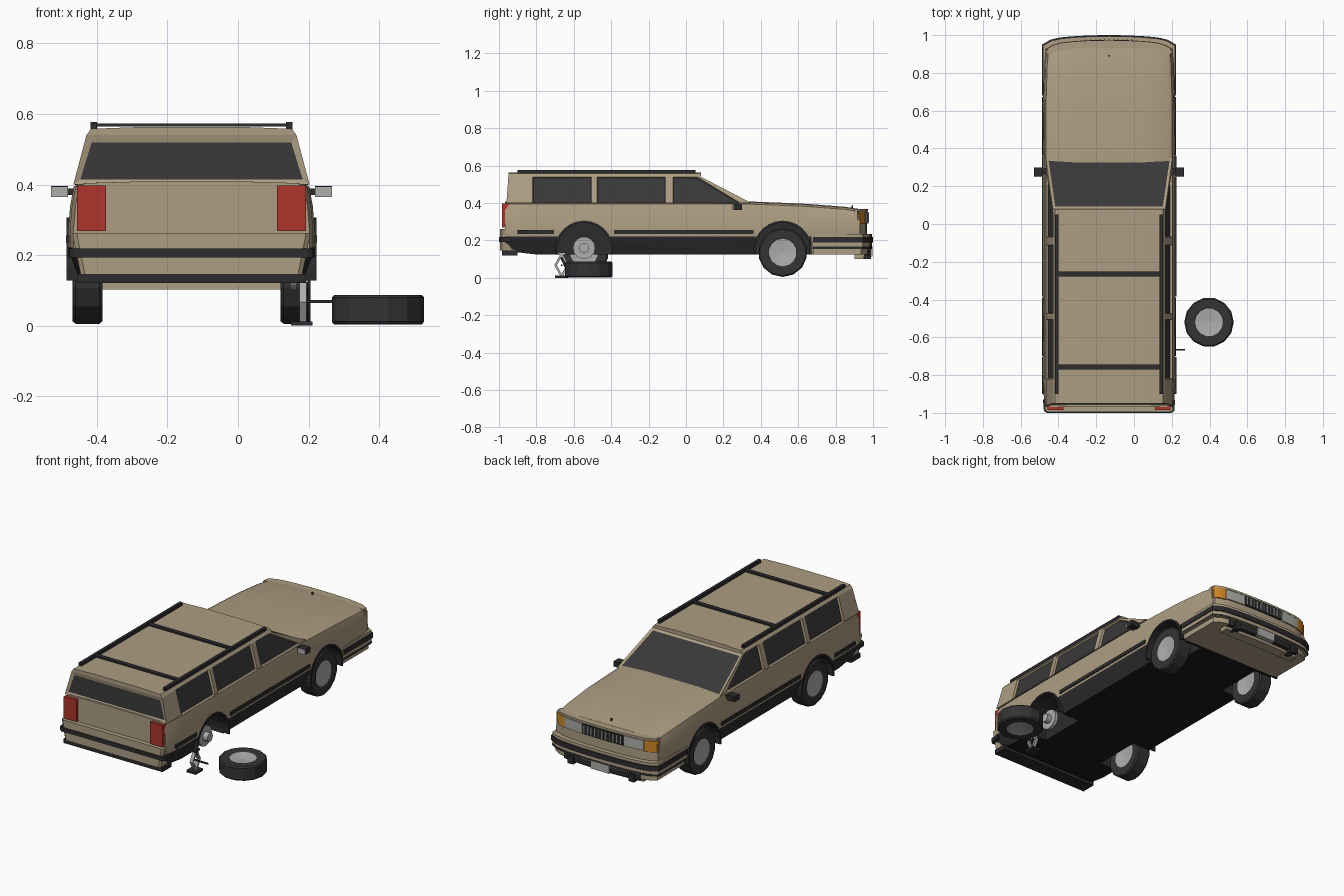
import bpy, bmesh, math
from mathutils import Matrix, Vector

if "Cube" in bpy.data.objects:
    bpy.data.objects.remove(bpy.data.objects["Cube"])

CX = -0.132  # centre line of the car


def mat(name, r, g, b):
    m = bpy.data.materials.new(name)
    m.diffuse_color = (r, g, b, 1)
    m.use_nodes = True
    m.node_tree.nodes["Principled BSDF"].inputs["Base Color"].default_value = m.diffuse_color
    return m


TAN = mat("tan_paint", 0.42, 0.34, 0.225)
TRIM = mat("black_trim", 0.025, 0.025, 0.027)
UNDER = mat("underbody_black", 0.011, 0.011, 0.011)
GLASS = mat("dark_glass", 0.04, 0.04, 0.04)
TYRE = mat("tyre_rubber", 0.034, 0.034, 0.034)
METAL = mat("light_metal", 0.42, 0.42, 0.41)
RED = mat("red_lamp", 0.42, 0.035, 0.025)
AMBER = mat("amber_lamp", 0.62, 0.24, 0.02)


def finish(bm, name, mats, cx=CX, smooth=False):
    bmesh.ops.recalc_face_normals(bm, faces=bm.faces[:])
    me = bpy.data.meshes.new(name)
    bm.to_mesh(me)
    bm.free()
    ob = bpy.data.objects.new(name, me)
    ob.location.x = cx
    bpy.context.collection.objects.link(ob)
    for m in mats:
        me.materials.append(m)
    if smooth:
        bpy.context.view_layer.objects.active = ob
        ob.select_set(True)
        bpy.ops.object.shade_smooth_by_angle(angle=math.radians(28))
        ob.select_set(False)
    return ob


def box(name, x0, x1, y0, y1, z0, z1, m, cx=CX, rot=0):
    bm = bmesh.new()
    c = Vector(((x0 + x1) / 2, (y0 + y1) / 2, (z0 + z1) / 2))
    bmesh.ops.create_cube(bm, size=1, matrix=Matrix.Translation(c) @ Matrix.Rotation(rot, 4, 'X')
                          @ Matrix.Diagonal((x1 - x0, y1 - y0, z1 - z0, 1)))
    return finish(bm, name, [m], cx)


def prism(name, outline, z0, z1, m, taper=1.0):
    bm = bmesh.new()
    lo = [bm.verts.new((x * taper, y, z0)) for x, y in outline]
    hi = [bm.verts.new((x, y, z1)) for x, y in outline]
    bm.faces.new(lo)
    bm.faces.new(hi)
    for i in range(len(lo)):
        j = (i + 1) % len(lo)
        bm.faces.new((lo[i], lo[j], hi[j], hi[i]))
    return finish(bm, name, [m], smooth=True)


def front_curve(a, b, y0, w, n=16):
    pts = []
    for i in range(n + 1):
        x = a + (b - a) * i / n
        u = abs(x) / w
        pts.append((x, y0 - 0.022 * u ** 2 - 0.028 * u ** 10))
    return pts


def nose(name, a, b, y0, w, back, z0, z1, m):
    return prism(name, [(a, back)] + front_curve(a, b, y0, w) + [(b, back)], z0, z1, m)


# main body: lofted cross-sections (y, half width, top z, bottom z)
stations = [(-0.968, .335, .408, .15), (-0.93, .345, .408, .14), (-0.8, .35, .408, .125),
            (0.35, .35, .408, .125), (0.6, .35, .398, .125), (0.67, .349, .394, .125),
            (0.85, .343, .38, .13), (0.93, .335, .368, .135)]
bm = bmesh.new()
rings = []
for y, w, t, zb in stations:
    half = [(w - .035, zb), (w - .006, .2), (w, .222), (w, .27), (w - .006, .34),
            (w - .016, t - .014), (w - .035, t - .004), (w * .5, t)]
    sec = half + [(-x, z) for x, z in reversed(half)]
    rings.append([bm.verts.new((x, y, z)) for x, z in sec])
for a, b in zip(rings, rings[1:]):
    for i in range(len(a)):
        j = (i + 1) % len(a)
        f = bm.faces.new((a[i], a[j], b[j], b[i]))
        c = f.calc_center_median()
        if i == len(a) - 1:
            f.material_index = 2
        elif c.z < .215 and c.y < .66:
            f.material_index = 1
bm.faces.new(rings[0])
bm.faces.new(rings[-1])
body = finish(bm, "body", [TAN, TRIM, UNDER], smooth=True)

# wheel wells cut into the body, with arch trims
AXLES = {"front": 0.517, "rear": -0.545}
for end, ay in AXLES.items():
    for s, side in ((1, "right"), (-1, "left")):
        bm = bmesh.new()
        bmesh.ops.create_cone(bm, cap_ends=True, segments=24, radius1=.147, radius2=.147, depth=.25,
                              matrix=Matrix.Translation((s * .325, ay, .15)) @ Matrix.Rotation(math.pi / 2, 4, 'Y'))
        cut = finish(bm, f"{end}_{side}_well_cutter", [TRIM])
        cut.hide_render = True
        cut.hide_viewport = False
        cut.display_type = 'WIRE'
        mod = body.modifiers.new("well", 'BOOLEAN')
        mod.object, mod.operation, mod.solver = cut, 'DIFFERENCE', 'EXACT'
        mod.material_mode = 'TRANSFER'
        bm = bmesh.new()
        prev = None
        for k in range(15):
            a = math.radians(-8 + 196 * k / 14)
            q = [bm.verts.new((s * x, ay + r * math.cos(a), .15 + r * math.sin(a)))
                 for r, x in ((.145, .325), (.145, .354), (.156, .354), (.156, .325))]
            if prev:
                for i in range(4):
                    bm.faces.new((prev[i], prev[(i + 1) % 4], q[(i + 1) % 4], q[i]))
            else:
                bm.faces.new(q)
            prev = q
        bm.faces.new(prev)
        finish(bm, f"{end}_{side}_arch_trim", [TRIM])

# cabin: columns of side panels, windows inset into every side
bot = [-.96, -.82, -.505, -.475, -.11, -.07, .29, .35]
top = [-.95, -.82, -.505, -.475, -.11, -.07, .06, .08]
bm = bmesh.new()
grid = {}
for s in (1, -1):
    for i in range(8):
        for r, (x, z) in enumerate(((.335, .40), (.298, .54), (.285, .558), (.15, .563))):
            y = bot[i] if r == 0 else top[i]
            grid[s, i, r] = bm.verts.new((s * x, y, z))
side_glass = []
for i in range(7):
    for s in (1, -1):
        for r in range(3):
            f = bm.faces.new([grid[s, a, b] for a, b in ((i, r), (i + 1, r), (i + 1, r + 1), (i, r + 1))])
            if r == 0 and i in (1, 3, 5):
                side_glass.append(f)
    for r in (0, 3):
        bm.faces.new((grid[1, i, r], grid[1, i + 1, r], grid[-1, i + 1, r], grid[-1, i, r]))
ends = []
for i in (0, 7):
    ends.append(bm.faces.new([grid[s, i, r] for s, r in ((1, 0), (1, 1), (-1, 1), (-1, 0))]))
    bm.faces.new([grid[s, i, r] for s, r in ((1, 1), (1, 2), (1, 3), (-1, 3), (-1, 2), (-1, 1))])
bmesh.ops.recalc_face_normals(bm, faces=bm.faces[:])
bmesh.ops.inset_individual(bm, faces=side_glass, thickness=.005, depth=-.012)
bmesh.ops.inset_individual(bm, faces=ends[:1], thickness=.025, depth=-.006)
bmesh.ops.inset_individual(bm, faces=ends[1:], thickness=.02, depth=-.004)
for f in side_glass + ends:
    f.material_index = 1
finish(bm, "cabin", [TAN, GLASS])

# roof rack
for s in (1, -1):
    box("roof_rail", s * .277 - .009, s * .277 + .009, -.9, .05, .558, .577, TRIM)
for y in (-.265, -.757):
    box("roof_crossbar", -.272, .272, y - .013, y + .013, .564, .573, TRIM)

# nose with curved face, lamps and grille
nose("nose_panel", -.333, .333, .968, .333, .90, .21, .362, TAN)
nose("hood_lip", -.325, .325, .973, .333, .90, .355, .367, TAN)
nose("grille", -.132, .132, .975, .333, .94, .292, .352, TRIM)
for k in range(11):
    x = -.12 + .024 * k
    y = .975 - .022 * (x / .333) ** 2
    box("grille_bar", x - .003, x + .003, y - .004, y + .004, .299, .346, METAL)
for s in (1, -1):
    a, b = sorted((s * .136, s * .26))
    nose("headlamp", a, b, .975, .333, .94, .292, .352, METAL)
    a, b = sorted((s * .262, s * .338))
    nose("turn_lamp", a, b, .974, .335, .925, .288, .354, AMBER)
box("hood_ornament", -.004, .004, .886, .894, .372, .388, TRIM)

# front bumper in layers
nose("front_bumper", -.35, .35, 1.0 - .006, .35, .675, .155, .235, TAN)
nose("front_bumper_strip", -.354, .354, 1.0, .354, .68, .188, .218, TRIM)
nose("front_bumper_groove", -.351, .351, .996, .351, .68, .158, .168, TRIM)
nose("front_valance", -.335, .335, .985, .335, .68, .125, .156, TAN)
nose("front_lip", -.255, .255, .965, .34, .9, .102, .126, TAN)
nose("front_air_intake", -.25, .25, .989, .34, .93, .118, .152, TRIM)
box("front_plate", -.06, .06, .97, .998, .115, .162, METAL)
for s in (1, -1):
    box("fog_lamp", s * .2 - .018, s * .2 + .018, .93, .99, .102, .15, TRIM)

# rear bumper, lamps and tailgate details
prism("rear_bumper", [(-.338, -.9), (-.338, -.985), (-.325, -.995), (.325, -.995), (.338, -.985), (.338, -.9)],
      .145, .262, TAN, .93)
prism("rear_bumper_strip", [(-.35, -.93), (-.345, -.99), (-.33, -1), (.33, -1), (.345, -.99), (.35, -.93)],
      .193, .218, TRIM)
box("rear_valance", -.325, .325, -.985, -.9, .12, .147, TRIM)
for s in (1, -1):
    a, b = sorted((s * .242, s * .325))
    box("tail_lamp", a, b, -.985, -.945, .268, .397, RED)

# side rub strips and mirrors
for s in (1, -1):
    for y0, y1 in ((-.9, -.705), (-.385, .36)):
        a, b = sorted((s * .34, s * .356))
        box("side_rub_strip", a, b, y0, y1, .235, .256, TRIM)
    a, b = sorted((s * .32, s * .36))
    box("mirror_arm", a, b, .265, .295, .37, .388, TRIM)
    a, b = sorted((s * .35, s * .398))
    box("mirror_shell", a, b, .255, .30, .364, .396, TRIM)
    box("mirror_glass", a, b, .249, .255, .364, .394, METAL)


# wheels: lathed around their axle
def wheel(name, matrix, cx=CX):
    bm = bmesh.new()
    prof = [(.0, .03), (.074, .038), (.08, .042), (.124, .042), (.131, .034),
            (.131, -.034), (.124, -.042), (.075, -.042), (0, -.035)]
    n = 14
    loops = [[bm.verts.new((r * math.cos(2 * math.pi * k / n), r * math.sin(2 * math.pi * k / n), h))
              for k in range(n)] if r else [bm.verts.new((0, 0, h))] for r, h in prof]
    for i, (a, b) in enumerate(zip(loops, loops[1:])):
        for k in range(n):
            q = []
            for v in (a[k % len(a)], a[(k + 1) % len(a)], b[(k + 1) % len(b)], b[k % len(b)]):
                if v not in q:
                    q.append(v)
            bm.faces.new(q).material_index = 1 if i == 0 or i == 7 else 0
    bm.transform(matrix)
    finish(bm, name, [TYRE, METAL], cx)


for end, ay in AXLES.items():
    for s, side in ((1, "right"), (-1, "left")):
        if (end, s) != ("rear", 1):
            wheel(f"{end}_{side}_wheel",
                  Matrix.Translation((s * .295, ay, .136)) @ Matrix.Rotation(s * math.pi / 2, 4, 'Y'))
wheel("loose_wheel", Matrix.Translation((.397, -.52, .045)), 0)

# bare hub where the wheel is off
bm = bmesh.new()
for r, d, x in ((.06, .02, .29), (.026, .05, .305)):
    bmesh.ops.create_cone(bm, cap_ends=True, segments=14, radius1=r, radius2=r, depth=d,
                          matrix=Matrix.Translation((x, -.545, .16)) @ Matrix.Rotation(math.pi / 2, 4, 'Y'))
finish(bm, "bare_hub", [METAL])

# scissor jack with handle
box("jack_base", .15, .212, -.70, -.63, 0.0, .012, TRIM, 0)
for y, z, r in ((-.682, .04, .5), (-.648, .04, -.5), (-.682, .095, -.5), (-.648, .095, .5)):
    box("jack_arm", .174, .194, y - .006, y + .006, z - .035, z + .035, METAL, 0, r)
box("jack_head", .168, .2, -.685, -.645, .122, .135, METAL, 0)
box("jack_handle", .18, .27, -.669, -.661, .064, .072, TRIM, 0)
